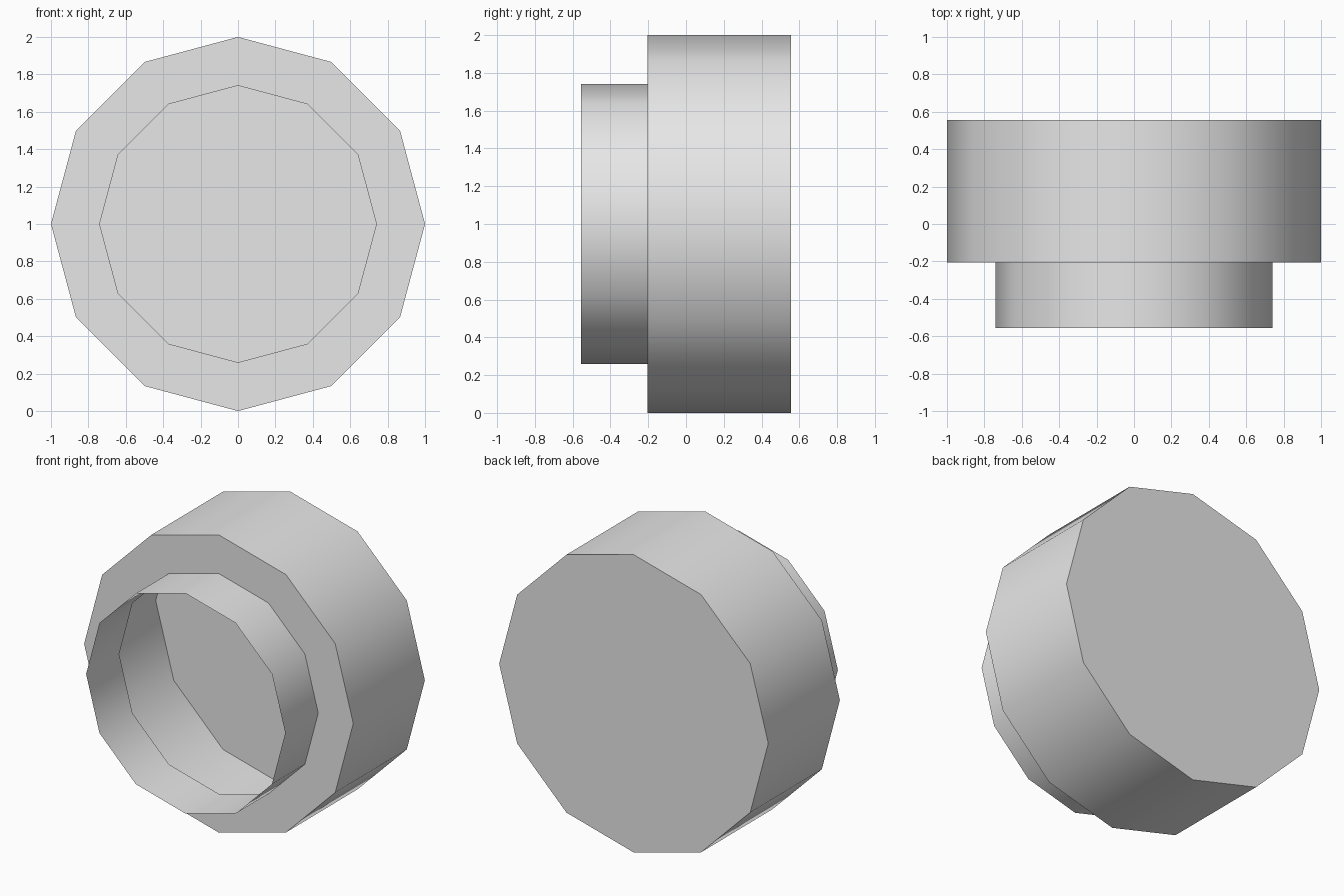
import bpy
import bmesh
import math
from mathutils import Vector

default = bpy.data.objects.get("Cube")
if default:
    bpy.data.objects.remove(default, do_unlink=True)

SIDES = 12
NECK_RADIUS, BODY_RADIUS = 0.74, 1.0
FRONT, SHOULDER, BACK = -0.555, -0.205, 0.555

# Single plain grey
grey = bpy.data.materials.new("plain_grey")
grey.use_nodes = True
colour = (0.8, 0.8, 0.8, 1)
grey.diffuse_color = colour
grey.node_tree.nodes["Principled BSDF"].inputs["Base Color"].default_value = colour


def ring(bm, radius, y):
    """Twelve-sided loop of vertices around the y axis."""
    angles = [math.tau * i / SIDES for i in range(SIDES)]
    return [bm.verts.new((radius * math.cos(a), y, 1 + radius * math.sin(a)))
            for a in angles]


def bridge(bm, front, back):
    """Quads joining two loops, with normals to the outside."""
    for i in range(SIDES):
        j = (i + 1) % SIDES
        bm.faces.new((front[i], front[j], back[j], back[i]))


# Hollow thin-walled shell: open neck, flat shoulder, wide body, closed back
bm = bmesh.new()
profile = [(NECK_RADIUS, FRONT), (NECK_RADIUS, SHOULDER),
           (BODY_RADIUS, SHOULDER), (BODY_RADIUS, BACK)]
loops = [ring(bm, radius, y) for radius, y in profile]
for front, back in zip(loops, loops[1:]):
    bridge(bm, front, back)
bm.faces.new(loops[-1])

# Turn every face outward, judged from the closed back
bm.normal_update()
bm.faces.ensure_lookup_table()
for face in bm.faces:
    centre = face.calc_center_median()
    if abs(face.normal.y) > 0.5:
        outward = Vector((0, 1 if centre.y > 0 else -1, 0))
    else:
        outward = Vector((centre.x, 0, centre.z - 1))
    if face.normal.dot(outward) < 0:
        face.normal_flip()

mesh = bpy.data.meshes.new("open_neck_cap")
bm.to_mesh(mesh)
bm.free()
mesh.materials.append(grey)
cap = bpy.data.objects.new("open_neck_cap", mesh)
bpy.context.collection.objects.link(cap)

# Smooth sides with sharp rims
bpy.ops.object.select_all(action="DESELECT")
cap.select_set(True)
bpy.context.view_layer.objects.active = cap
bpy.ops.object.shade_smooth_by_angle(angle=math.radians(40))
